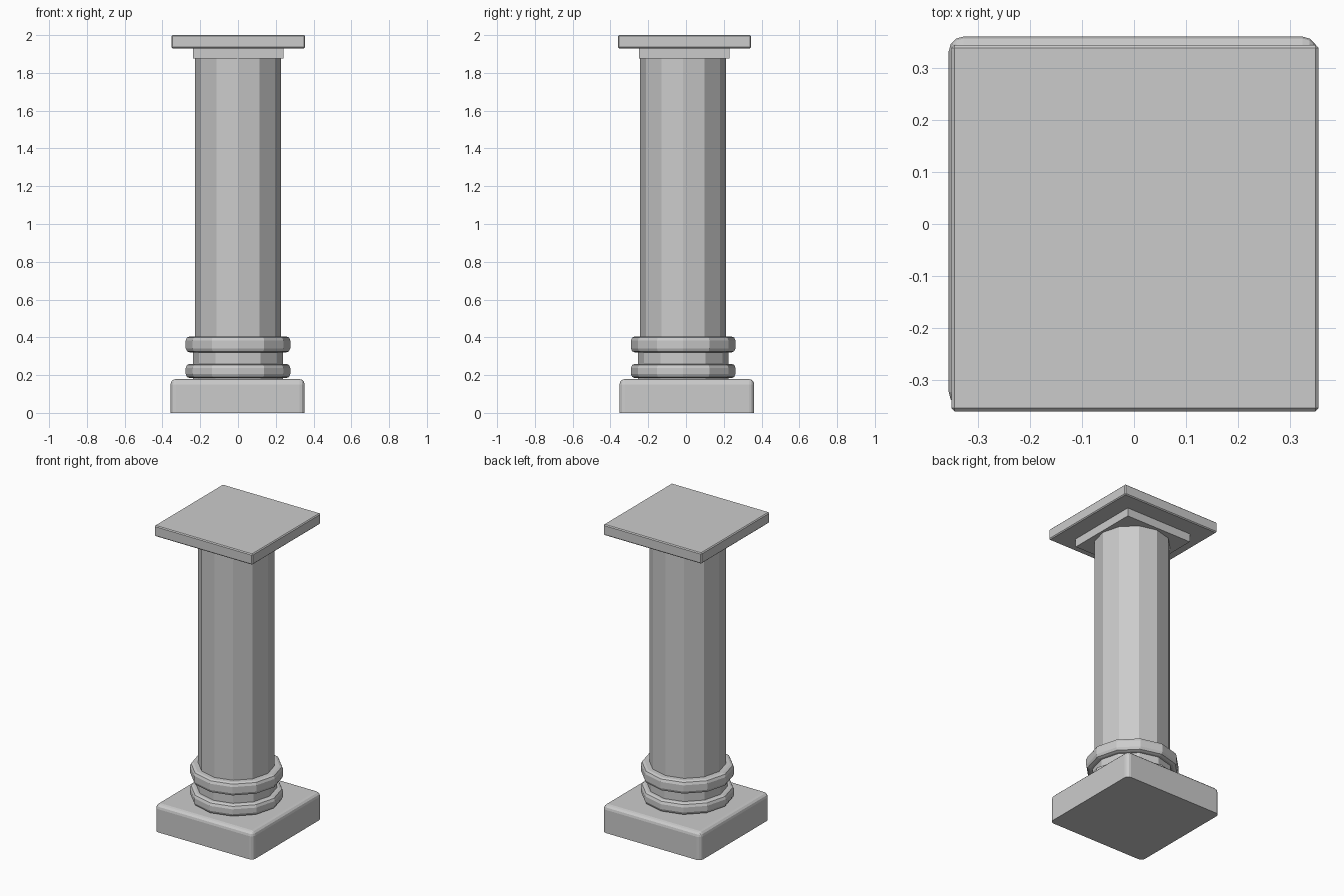
import bpy, bmesh

if "Cube" in bpy.data.objects:
    bpy.data.objects.remove(bpy.data.objects["Cube"])


def finish(name, bm):
    bmesh.ops.recalc_face_normals(bm, faces=bm.faces)
    mesh = bpy.data.meshes.new(name)
    bm.to_mesh(mesh)
    bm.free()
    obj = bpy.data.objects.new(name, mesh)
    bpy.context.collection.objects.link(obj)
    return obj


def block(name, x0, x1, y0, y1, z0, z1, bevel=0, segments=1, keep_bottom=False):
    bm = bmesh.new()
    bmesh.ops.create_cube(bm, size=1)
    for v in bm.verts:
        v.co = (x1 if v.co.x > 0 else x0, y1 if v.co.y > 0 else y0,
                z1 if v.co.z > 0 else z0)
    if bevel:
        edges = [e for e in bm.edges
                 if not (keep_bottom and all(v.co.z == e.verts[0].co.z < (z0 + z1) / 2
                                             for v in e.verts))]
        bmesh.ops.bevel(bm, geom=edges, offset=bevel, segments=segments,
                        profile=0.5, affect='EDGES')
    return finish(name, bm)


def turned(name, profile, cy=-0.015, sides=12):
    """Revolve (radius, z) points into a capped, faceted solid."""
    from math import cos, sin, tau
    bm = bmesh.new()
    rings = [[bm.verts.new((r * cos(tau * i / sides), cy + r * sin(tau * i / sides), z))
              for i in range(sides)] for r, z in profile]
    for a, b in zip(rings, rings[1:]):
        for i in range(sides):
            j = (i + 1) % sides
            bm.faces.new((a[i], a[j], b[j], b[i]))
    bm.faces.new(rings[0][::-1])
    bm.faces.new(rings[-1])
    return finish(name, bm)


# Square plinth with rounded upper and vertical edges
block("plinth", -0.357, 0.353, -0.352, 0.361, 0, 0.179, 0.028, 3, True)

# Recessed drum behind the two mouldings
turned("base_drum", [(0.239, 0.17), (0.239, 0.36)])

# Two bevelled ring mouldings
for name, z0, z1 in (("lower_ring", 0.184, 0.26), ("upper_ring", 0.32, 0.405)):
    turned(name, [(0.255, z0), (0.270, z0 + 0.006), (0.277, z0 + 0.022),
                  (0.277, z1 - 0.022), (0.270, z1 - 0.006), (0.255, z1)])

# Twelve-sided shaft
turned("shaft", [(0.227, 0.35), (0.227, 1.88)], cy=-0.016)

# Square capital: small neck block under a wide slab
block("capital_neck", -0.239, 0.24, -0.25, 0.229, 1.876, 1.935)
block("capital_slab", -0.352, 0.356, -0.361, 0.345, 1.93, 2.0, 0.006)
